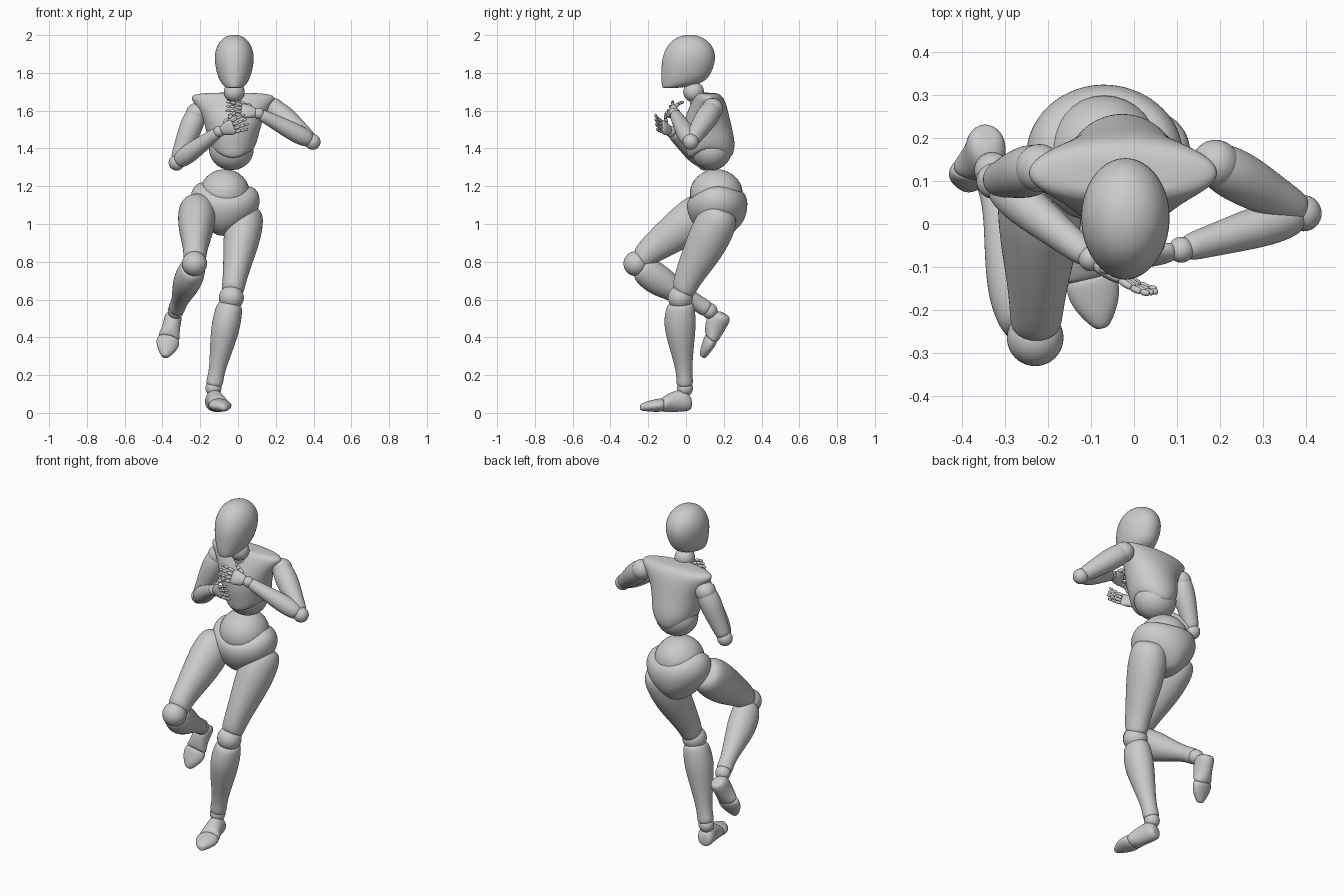
import bpy, bmesh, math
from mathutils import Vector as V

N = 20


def limb(name, a, b, hint, sections):
    """Loft elliptical rings along a bone a-b: (t, side radius, front radius, front offset, front/back dip)."""
    a, b, hint = V(a), V(b), V(hint)
    d = (b - a).normalized()
    f = (hint - d * hint.dot(d)).normalized()
    s = d.cross(f)
    bm = bmesh.new()
    rings = []
    for t, rs, rf, off, *dip in sections:
        c = a.lerp(b, t) + f * off
        ring = []
        for k in range(N):
            co, si = math.cos(k * math.tau / N), math.sin(k * math.tau / N)
            ring.append(bm.verts.new(c + s * rs * co + f * rf * si - d * (dip[0] * si * si if dip else 0)))
        rings.append(ring)
    for r0, r1 in zip(rings, rings[1:]):
        for k in range(N):
            bm.faces.new((r0[k], r0[(k + 1) % N], r1[(k + 1) % N], r1[k]))
    bm.faces.new(rings[0][::-1])
    bm.faces.new(rings[-1])
    bmesh.ops.recalc_face_normals(bm, faces=bm.faces)
    for face in bm.faces:
        face.smooth = True
    me = bpy.data.meshes.new(name)
    bm.to_mesh(me)
    bm.free()
    ob = bpy.data.objects.new(name, me)
    bpy.context.collection.objects.link(ob)
    sub = ob.modifiers.new("smooth", 'SUBSURF')
    sub.levels = sub.render_levels = 1 if "finger" in name else 2
    return ob


def ball(name, c, r):
    r = r if isinstance(r, tuple) else (r, r, r)
    bpy.ops.mesh.primitive_uv_sphere_add(segments=32, ring_count=20, radius=1, location=c)
    ob = bpy.context.object
    ob.name, ob.scale = name, r
    bpy.ops.object.shade_smooth()
    return ob


FRONT, UP = (0, -1, 0), (0, 0, 1)

# head and neck
limb("head", (-.02, 0, 1.72), (-.02, 0, 2.72), FRONT, [
    (0, .03, .035, .085), (.003, .046, .055, .07), (.02, .066, .1, .03), (.045, .08, .122, .01),
    (.08, .094, .134, -.002), (.15, .108, .146, -.015), (.21, .1, .13, -.02),
    (.255, .073, .094, -.02), (.276, .038, .047, -.02), (.281, .012, .015, -.02)])
ball("neck_ball", (-.02, .04, 1.7), .055)
limb("neck", (-.02, .09, 1.6), (-.02, .045, 1.69), FRONT,
     [(0, .07, .06, 0), (.4, .052, .05, 0), (1, .04, .04, 0)])

# chest shell, waist and hips
limb("chest", (-.028, 0, 1.3), (-.022, 0, 2.3), FRONT, [
    (.09, .09, .09, -.12, .045), (.1, .113, .118, -.125, .05), (.13, .127, .13, -.128, .04),
    (.16, .135, .135, -.125, .02), (.21, .148, .132, -.113), (.27, .166, .118, -.113),
    (.325, .2, .099, -.118), (.36, .226, .084, -.12), (.383, .22, .068, -.118),
    (.392, .16, .05, -.115), (.395, .08, .04, -.1)])
ball("waist_ball", (-.035, .135, 1.395), (.118, .108, .11))
ball("pelvis_ball", (-.07, .16, 1.16), (.133, .14, .13))
limb("pelvis", (-.085, .185, .94), (-.06, .15, 1.22), FRONT, [
    (0, .03, .05, 0), (.06, .06, .085, 0), (.22, .115, .135, 0), (.42, .168, .158, 0),
    (.62, .189, .165, 0, .01), (.82, .183, .156, 0, .03), (.95, .155, .138, 0, .05), (.98, .115, .1, 0, .05)])

# legs
THIGH = [(-.03, .05, .05, 0), (0, .085, .085, 0), (.1, .1, .108, 0), (.26, .101, .113, 0),
         (.45, .09, .105, 0), (.66, .072, .087, .006), (.84, .062, .07, .008), (.93, .06, .063, 0), (.95, .04, .04, 0)]
SHIN = [(.05, .04, .045, 0), (.07, .064, .07, 0), (.14, .073, .08, .005), (.3, .078, .087, .01),
        (.5, .067, .07, .008), (.7, .05, .051, .003), (.85, .042, .042, 0), (.95, .047, .046, 0), (.98, .035, .035, 0)]
FOOT = [(-.14, .02, .02, .045), (-.12, .036, .036, .046), (-.03, .048, .056, .058), (.15, .046, .06, .06),
        (.35, .05, .051, .05), (.5, .06, .04, .04), (.54, .05, .03, .036)]
TOES = [(.5, .045, .03, .036), (.54, .062, .037, .037), (.7, .062, .033, .033),
        (.87, .043, .027, .03), (1, .02, .018, .025), (1.02, .01, .01, .024)]
LEGS = {
    "left": ((.045, .19, 1.07), (-.035, -.03, .61), (-.13, -.005, .13), (.23, -.97, 0), (0, 0, 1), .24),
    "right": ((-.215, .13, 1.1), (-.23, -.265, .79), (-.33, .125, .54), (-.16, -.53, -.83), (.21, -.84, .54), .225),
}
for side, (hip, knee, ankle, toe_dir, up, length) in LEGS.items():
    limb(side + "_thigh", hip, knee, FRONT, THIGH)
    ball(side + "_knee", knee, .066)
    limb(side + "_shin", knee, ankle, FRONT, SHIN)
    ball(side + "_ankle", ankle, .042)
    sole = V(ankle) - V(up).normalized() * .125
    tip = sole + V(toe_dir).normalized() * length
    limb(side + "_foot", sole, tip, up, FOOT)
    limb(side + "_toes", sole, tip, up, TOES)

# arms and hands
UPPER = [(-.08, .03, .03, 0), (-.04, .05, .05, 0), (.15, .062, .062, 0), (.4, .06, .06, 0),
         (.7, .048, .048, 0), (.92, .042, .042, 0), (.95, .03, .03, 0)]
FORE = [(.04, .03, .03, 0), (.07, .043, .043, 0), (.25, .052, .052, 0), (.5, .046, .046, 0),
        (.8, .036, .036, 0), (.95, .032, .032, 0), (.97, .02, .02, 0)]
PALM = [(0, .016, .014, 0), (.08, .027, .021, 0), (.4, .037, .022, 0), (.8, .042, .018, 0),
        (1, .04, .013, 0), (1.04, .03, .008, 0)]
JOINT = [(0, .6, .6, 0), (.1, 1, 1, 0), (.85, .9, .9, 0), (1, .55, .55, 0)]
ARMS = {  # shoulder, elbow, wrist, finger direction, spread direction
    "left": ((.19, .14, 1.61), (.395, .025, 1.435), (.11, -.06, 1.585), (-.16, -.035, .03), (.2, .45, .8)),
    "right": ((-.22, .13, 1.585), (-.325, .1, 1.325), (-.1, -.08, 1.49), (.145, -.09, .05), (-.3, -.1, .94)),
}
for side, (sh, el, wr, fd, sp) in ARMS.items():
    ball(side + "_shoulder", sh, .056)
    limb(side + "_upper_arm", sh, el, FRONT, UPPER)
    ball(side + "_elbow", el, .042)
    limb(side + "_forearm", el, wr, FRONT, FORE)
    ball(side + "_wrist", wr, .03)
    d = V(fd).normalized()
    s = (V(sp) - d * V(sp).dot(d)).normalized()
    n = d.cross(s)
    if n.y < 0:  # palm side faces the chest
        n = -n
    w = V(wr) + d * .015
    limb(side + "_palm", w, w + d * .08, n, PALM)
    # four fingers and a thumb, each a gently curled chain of joints
    for i in range(5):
        thumb = i == 4
        p = w + d * (.03 if thumb else .08) + s * (.034 if thumb else -.03 + .02 * i)
        step = (d + s * .5 + n * .5).normalized() if thumb else (d + s * (i - 1.5) * .08).normalized()
        r = .011 if thumb else .0095
        for j, length in enumerate((.036, .027, .022)):
            q = p + step * length * (.85 if i == 0 else 1)
            limb(f"{side}_finger_{i}_{j}", p, q, s if thumb else n,
                 [(t, a * r, b * r, 0) for t, a, b, _ in JOINT])
            p, r = q, r * .92
            step = (step + n * .18).normalized()
